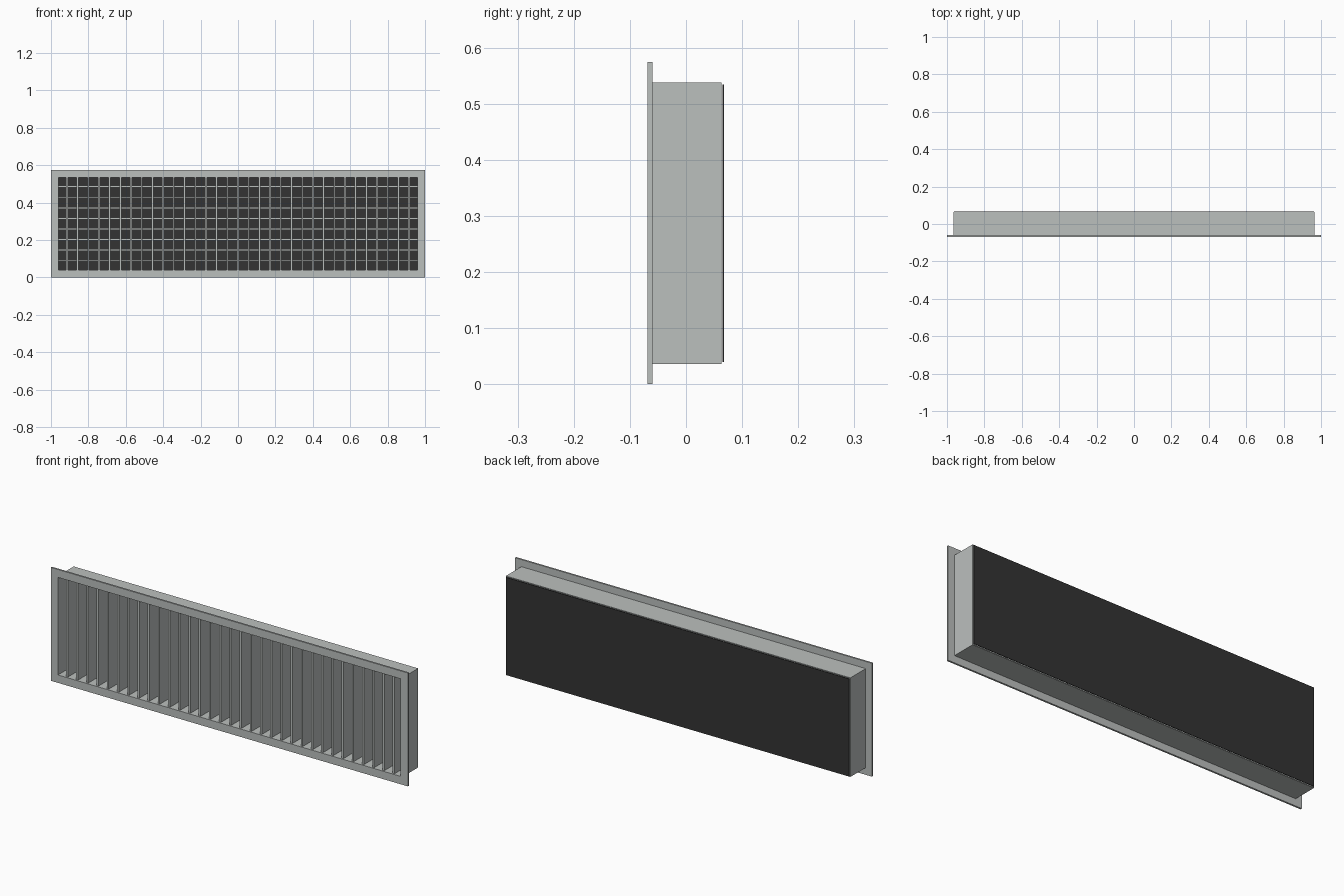
import bpy
import bmesh

cube = bpy.data.objects.get("Cube")
if cube:
    bpy.data.objects.remove(cube, do_unlink=True)

MID_Z = 0.287


def material(name, rgb):
    mat = bpy.data.materials.new(name)
    mat.use_nodes = True
    colour = (*rgb, 1)
    mat.diffuse_color = colour
    mat.node_tree.nodes["Principled BSDF"].inputs["Base Color"].default_value = colour
    return mat


def finish(bm, name, mat):
    bmesh.ops.recalc_face_normals(bm, faces=bm.faces)
    mesh = bpy.data.meshes.new(name)
    bm.to_mesh(mesh)
    bm.free()
    mesh.materials.append(mat)
    obj = bpy.data.objects.new(name, mesh)
    bpy.context.collection.objects.link(obj)
    return obj


def add_box(bm, low, high):
    verts = bmesh.ops.create_cube(bm, size=1)["verts"]
    for v in verts:
        v.co = [l + (h - l) * (c + 0.5) for l, h, c in zip(low, high, v.co)]


def ring(name, outer, inner, front, back, mat):
    """Rectangular tube given by half sizes (x, z), running along y."""
    bm = bmesh.new()
    corners = ((-1, -1), (1, -1), (1, 1), (-1, 1))
    loops = [[bm.verts.new((sx * hx, y, MID_Z + sz * hz)) for sx, sz in corners]
             for (hx, hz), y in ((outer, front), (outer, back),
                                 (inner, back), (inner, front))]
    for a, b in zip(loops, loops[1:] + loops[:1]):
        for i in range(4):
            j = (i + 1) % 4
            bm.faces.new((a[i], a[j], b[j], b[i]))
    return finish(bm, name, mat)


grey = material("light grey metal", (0.50, 0.525, 0.515))
dark = material("dark backing", (0.033, 0.033, 0.033))

# Flange around the opening and the duct behind it
inner = (0.960, 0.247)
ring("front_flange", (1.0, 0.287), inner, -0.069, -0.060, grey)
ring("duct_housing", (0.965, 0.251), inner, -0.060, 0.063, grey)

# Deep upright blades
bm = bmesh.new()
count, pitch, half = 33, 0.0572, 0.005
for i in range(count):
    x = (i - (count - 1) / 2) * pitch
    add_box(bm, (x - half, -0.062, MID_Z - inner[1]),
            (x + half, 0.028, MID_Z + inner[1]))
finish(bm, "vertical_blades", grey)

# Level blades behind the upright ones
bm = bmesh.new()
count, pitch, half = 8, 0.0566, 0.005
for i in range(count):
    z = MID_Z + (i - (count - 1) / 2) * pitch
    add_box(bm, (-inner[0], 0.028, z - half), (inner[0], 0.060, z + half))
finish(bm, "horizontal_blades", grey)

# Dark sheet closing the rear
bm = bmesh.new()
add_box(bm, (-0.962, 0.065, MID_Z - 0.247), (0.962, 0.068, MID_Z + 0.247))
finish(bm, "rear_panel", dark)
